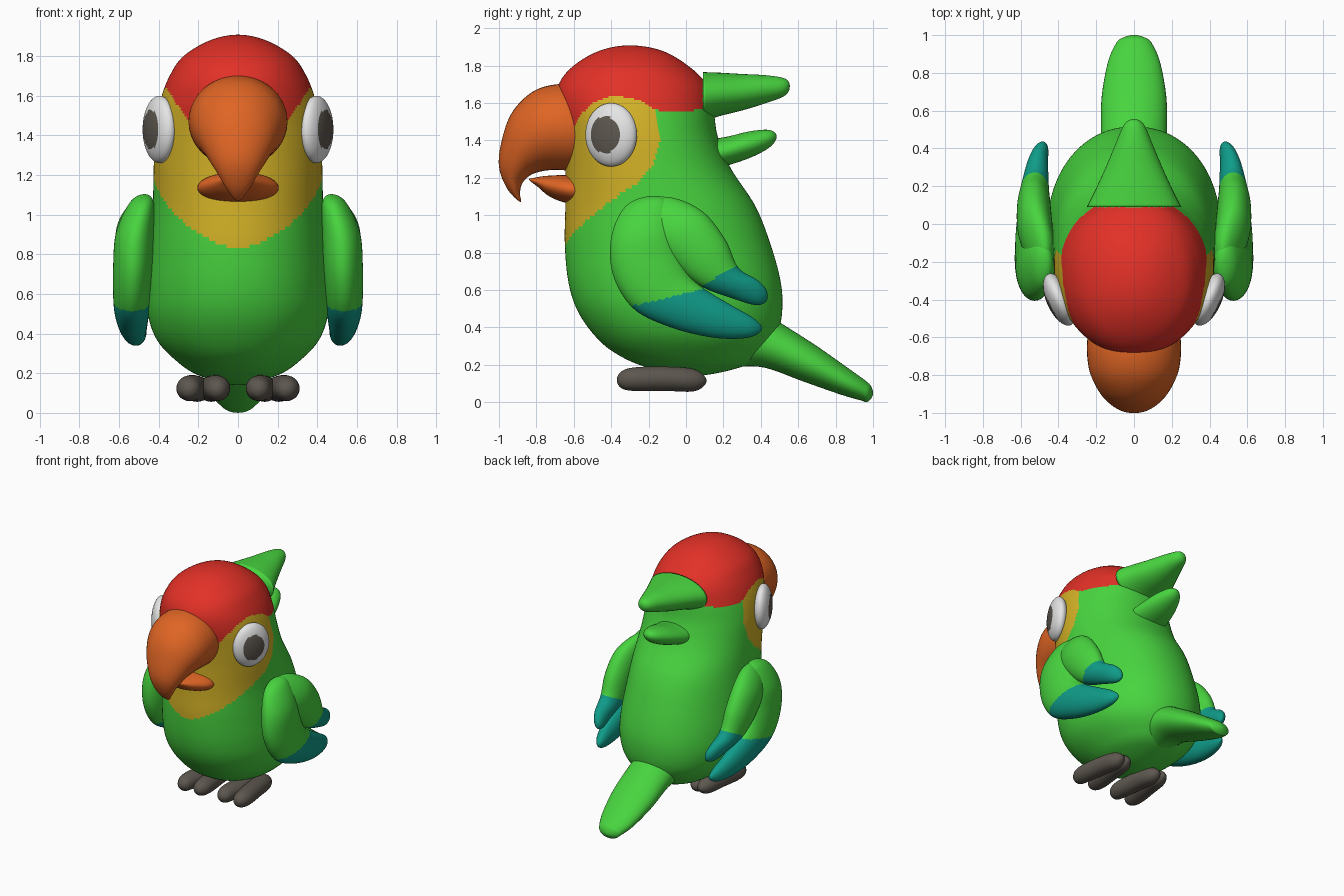
import bpy, bmesh, math
from mathutils import Matrix


def material(name, rgb):
    m = bpy.data.materials.new(name)
    m.diffuse_color = (*rgb, 1)
    return m


GREEN = material("leaf green", (0.065, 0.66, 0.05))
RED = material("red", (0.76, 0.03, 0.02))
YELLOW = material("yellow", (0.66, 0.45, 0.02))
ORANGE = material("orange", (0.74, 0.13, 0.018))
TEAL = material("teal", (0.005, 0.33, 0.25))
WHITE = material("eye white", (0.78, 0.78, 0.78))
DARK = material("dark grey brown", (0.11, 0.095, 0.078))


def table(x, pts):
    """Piecewise linear lookup."""
    if x <= pts[0][0]:
        return pts[0][1]
    for (x0, y0), (x1, y1) in zip(pts, pts[1:]):
        if x <= x1:
            return y0 + (y1 - y0) * (x - x0) / (x1 - x0)
    return pts[-1][1]


def finish(name, bm, mats, rule=None):
    bmesh.ops.recalc_face_normals(bm, faces=bm.faces[:])
    for f in bm.faces:
        f.smooth = True
        if rule:
            f.material_index = rule(f.calc_center_median())
    me = bpy.data.meshes.new(name)
    bm.to_mesh(me)
    bm.free()
    for m in mats:
        me.materials.append(m)
    ob = bpy.data.objects.new(name, me)
    bpy.context.collection.objects.link(ob)
    return ob


def loft(name, rings, mats, rule=None, n=40, steps=6, power=2.0, side=1):
    """Smooth skin over oval rings (ya, za, yb, zb, half width, x centre).
    A ring of zero width at either end becomes a rounded tip."""
    rings = [tuple(r) + (0,) * (6 - len(r)) for r in rings]

    def beyond(end, nxt):
        if end[4] == 0:
            return (nxt[2], nxt[3], nxt[0], nxt[1], -nxt[4], nxt[5])
        return tuple(2 * e - q for e, q in zip(end, nxt))

    p = [beyond(rings[0], rings[1])] + rings + [beyond(rings[-1], rings[-2])]
    samples = []
    for i in range(1, len(p) - 2):
        for s in range(steps):
            t = s / steps
            samples.append([0.5 * (2 * b + (c - a) * t + (2 * a - 5 * b + 4 * c - d) * t * t
                                   + (3 * b - a - 3 * c + d) * t ** 3)
                            for a, b, c, d in zip(*p[i - 1:i + 3])])
    samples.append(rings[-1])
    bm = bmesh.new()
    loops = []
    for ya, za, yb, zb, w, cx in samples:
        if abs(w) < 1e-6:
            loops.append([bm.verts.new((side * cx, (ya + yb) / 2, (za + zb) / 2))])
            continue
        loop = []
        for k in range(n):
            ang = 2 * math.pi * k / n
            c, s = math.cos(ang), math.sin(ang)
            c = math.copysign(abs(c) ** (2 / power), c)
            s = math.copysign(abs(s) ** (2 / power), s)
            u = (1 - c) / 2
            loop.append(bm.verts.new((side * (cx + w * s), ya + (yb - ya) * u, za + (zb - za) * u)))
        loops.append(loop)
    for a, b in zip(loops, loops[1:]):
        for k in range(n):
            j = (k + 1) % n
            if len(a) == 1:
                bm.faces.new((a[0], b[k], b[j]))
            elif len(b) == 1:
                bm.faces.new((a[k], b[0], a[j]))
            else:
                bm.faces.new((a[k], b[k], b[j], a[j]))
    for end in (loops[0], loops[-1]):
        if len(end) > 1:
            bm.faces.new(end)
    return finish(name, bm, mats, rule)


# Body and head: (z, front y, back y, half width), with cap and face colours
profile = [(1.908, -0.30, -0.30, 0), (1.88, -0.46, -0.13, 0.14), (1.80, -0.60, 0.01, 0.275),
           (1.70, -0.68, 0.11, 0.345), (1.58, -0.69, 0.145, 0.39), (1.42, -0.66, 0.17, 0.418),
           (1.25, -0.645, 0.24, 0.425), (1.05, -0.645, 0.37, 0.43), (0.85, -0.648, 0.45, 0.445),
           (0.65, -0.63, 0.505, 0.46), (0.50, -0.585, 0.515, 0.455), (0.37, -0.50, 0.49, 0.41),
           (0.27, -0.39, 0.42, 0.32), (0.19, -0.22, 0.30, 0.20), (0.14, 0.03, 0.03, 0)]
cap_edge = [(-0.70, 1.35), (-0.63, 1.42), (-0.57, 1.53), (-0.50, 1.60), (-0.40, 1.64), (-0.30, 1.63),
            (-0.22, 1.60), (-0.17, 1.565), (-0.08, 1.55), (0.0, 1.55), (0.09, 1.57)]
face_edge = [(0.80, -0.70), (0.84, -0.645), (0.90, -0.605), (1.0, -0.50), (1.1, -0.37), (1.18, -0.25),
             (1.27, -0.18), (1.4, -0.14), (1.5, -0.15), (1.6, -0.18)]


def body_colour(c):
    if c.y < 0.09 and c.z > table(c.y, cap_edge):
        return 1
    return 2 if c.z > 0.8 and c.y < table(c.z, face_edge) else 0


loft("body", [(f, z, b, z, w) for z, f, b, w in profile], [GREEN, RED, YELLOW],
     body_colour, n=160, steps=11, power=2.12)

# Beak
loft("upper_beak", [(-0.55, 1.69, -0.55, 1.24, 0.24), (-0.69, 1.70, -0.63, 1.24, 0.25),
                    (-0.82, 1.66, -0.74, 1.24, 0.235), (-0.93, 1.55, -0.82, 1.22, 0.19),
                    (-0.985, 1.40, -0.86, 1.19, 0.145), (-1.0, 1.26, -0.88, 1.16, 0.10),
                    (-0.955, 1.14, -0.888, 1.115, 0.055), (-0.885, 1.07, -0.885, 1.07, 0)], [ORANGE])
loft("lower_beak", [(-0.55, 1.21, -0.55, 1.05, 0.20), (-0.64, 1.215, -0.64, 1.065, 0.20),
                    (-0.75, 1.21, -0.73, 1.10, 0.13), (-0.81, 1.20, -0.79, 1.15, 0.07),
                    (-0.84, 1.19, -0.84, 1.19, 0)], [ORANGE])

# Crest feathers at the back of the head
loft("upper_crest", [(0.09, 1.765, 0.09, 1.50, 0.25), (0.18, 1.762, 0.18, 1.53, 0.205),
                     (0.30, 1.755, 0.30, 1.56, 0.15), (0.43, 1.748, 0.43, 1.60, 0.095),
                     (0.53, 1.73, 0.53, 1.64, 0.05), (0.555, 1.69, 0.555, 1.69, 0)], [GREEN])
loft("lower_crest", [(0.10, 1.40, 0.10, 1.23, 0.16), (0.22, 1.42, 0.22, 1.265, 0.145),
                     (0.35, 1.45, 0.35, 1.31, 0.11), (0.45, 1.455, 0.45, 1.365, 0.06),
                     (0.485, 1.42, 0.485, 1.42, 0)], [GREEN])

# Tail
loft("tail", [(0.38, 0.50, 0.26, 0.19, 0.18), (0.52, 0.415, 0.42, 0.185, 0.175),
              (0.70, 0.30, 0.63, 0.11, 0.172), (0.87, 0.18, 0.83, 0.04, 0.14),
              (0.96, 0.115, 0.935, 0.01, 0.10), (0.99, 0.085, 0.97, 0.002, 0.07),
              (1.0, 0.04, 1.0, 0.04, 0)], [GREEN])

for label, side in (("right", 1), ("left", -1)):
    # Wing: a front lobe and a rear feather, both tipped in teal
    loft(label + "_wing_front", [
        (-0.21, 1.10, -0.21, 1.10, 0, 0.47), (-0.33, 1.04, -0.10, 1.08, 0.06, 0.485),
        (-0.40, 0.88, -0.06, 0.94, 0.095, 0.52), (-0.39, 0.68, -0.03, 0.80, 0.10, 0.53),
        (-0.28, 0.50, 0.02, 0.68, 0.095, 0.535), (-0.08, 0.40, 0.10, 0.605, 0.085, 0.535),
        (0.15, 0.345, 0.24, 0.52, 0.065, 0.525), (0.33, 0.345, 0.36, 0.45, 0.04, 0.505),
        (0.405, 0.39, 0.405, 0.39, 0, 0.49)], [GREEN, TEAL],
        lambda c: int(c.z < 0.52 + 0.242 * (c.y + 0.26)), n=64, steps=12, side=side)
    loft(label + "_wing_rear", [
        (-0.17, 1.09, -0.17, 1.09, 0, 0.47), (-0.25, 0.99, -0.04, 1.085, 0.06, 0.485),
        (-0.18, 0.86, 0.10, 1.01, 0.09, 0.52), (-0.06, 0.73, 0.21, 0.87, 0.09, 0.53),
        (0.08, 0.62, 0.28, 0.72, 0.075, 0.525), (0.25, 0.555, 0.38, 0.655, 0.055, 0.51),
        (0.37, 0.52, 0.43, 0.60, 0.035, 0.49), (0.43, 0.54, 0.43, 0.54, 0, 0.48)], [GREEN, TEAL],
        lambda c: int(c.z < 0.62 + 0.52 * (c.y - 0.07)), n=64, steps=12, side=side)

    # Foot: two splayed toes
    for toe, front_x, heel_x in (("inner", 0.105, 0.14), ("outer", 0.245, 0.20)):
        mid_x = (front_x + heel_x) / 2
        loft(f"{label}_{toe}_toe", [
            (-0.37, 0.12, -0.37, 0.12, 0, front_x), (-0.345, 0.165, -0.345, 0.075, 0.045, front_x),
            (-0.27, 0.187, -0.27, 0.06, 0.066, front_x), (-0.10, 0.19, -0.10, 0.06, 0.07, mid_x),
            (0.05, 0.175, 0.05, 0.06, 0.06, heel_x), (0.11, 0.115, 0.11, 0.115, 0, heel_x)],
            [DARK], side=side)

    # Eye: flattened ball whose outward centre is the pupil
    bm = bmesh.new()
    bmesh.ops.create_uvsphere(bm, u_segments=48, v_segments=40, radius=1,
                              matrix=Matrix.Rotation(math.pi / 2, 4, "Y"))
    eye = finish(label + "_eye", bm, [WHITE, DARK],
                 lambda c: int(c.x * side > 0 and math.hypot(c.y + 0.08 , c.z) < 0.58))
    turn = Matrix.Rotation(-side * math.radians(24), 4, "Z")
    eye.data.transform(Matrix.Translation((side * 0.395, -0.40, 1.43)) @ turn
                       @ Matrix.Diagonal((0.068, 0.148, 0.17, 1)))
